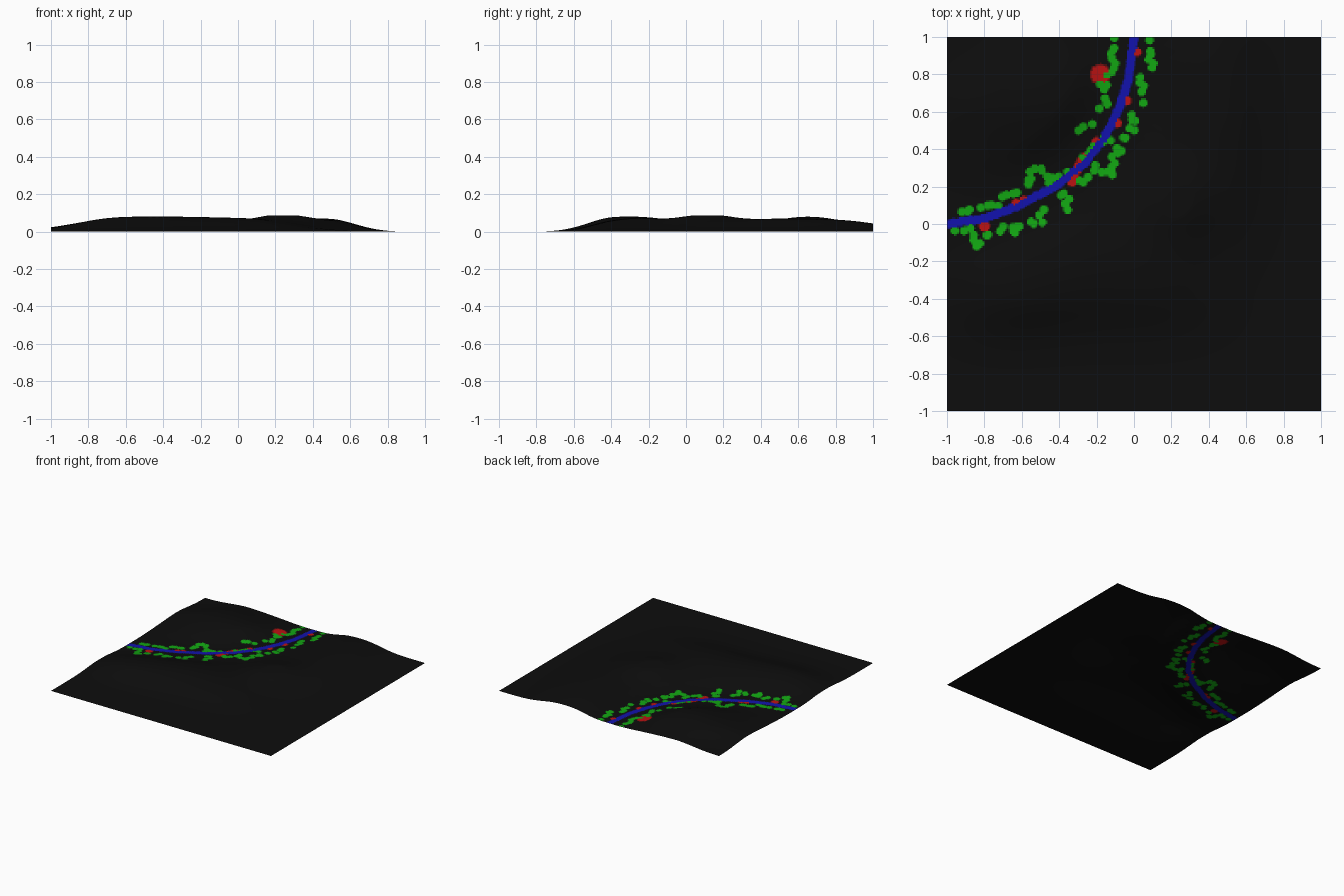
import bpy, bmesh, math, random
from mathutils import Vector

if "Cube" in bpy.data.objects:
    bpy.data.objects.remove(bpy.data.objects["Cube"])

random.seed(4)
N = 220                      # cells per side
STEP = 2 / N

def material(name, rgb):
    m = bpy.data.materials.new(name)
    m.diffuse_color = (*rgb, 1)
    m.use_nodes = True
    m.node_tree.nodes["Principled BSDF"].inputs["Base Color"].default_value = m.diffuse_color
    return m

def smooth(a, b, v):
    t = max(0, min(1, (v - a) / (b - a)))
    return t * t * (3 - 2 * t)

# Track centre line, curving from the left edge to the back edge
track = [(-1, 0), (-.8, .03), (-.6, .105), (-.4, .215), (-.27, .32), (-.16, .46),
         (-.07, .64), (-.025, .8), (0, 1)]

def walk(path, gap):
    for a, b in zip(path, path[1:]):
        a, b = Vector(a), Vector(b)
        n = max(1, round((b - a).length / gap))
        for i in range(n):
            yield a.lerp(b, i / n)
    yield Vector(path[-1])

track_points = list(walk(track, .06))

# Hills: x, y, height, radius
hills = [(.22, .12, .06, .16), (-.7, -.38, .055, .2), (-.15, -.2, .045, .25), (.45, .55, .05, .22),
         (.4, .9, .04, .2), (-.68, .68, .055, .24), (-.4, .62, .04, .2), (.15, -.3, .035, .22),
         (-.4, -.3, .035, .2), (.5, .2, .03, .22)]

def height(x, y):
    z = 1 - math.prod(1 - h * math.exp(-((x - a) ** 2 + (y - b) ** 2) / (2 * r * r))
                      for a, b, h, r in hills)
    d = min(math.hypot(x - p.x, y - p.y) for p in track_points)
    valley = .25 + .75 * smooth(.05, .3, d)
    edge = smooth(-.85, -.4, y) * (1 - smooth(.5, .93, x))
    corner = smooth(0, .4, math.hypot(x + 1, y - 1))
    return min(.085, z * valley * edge * corner * 1.05)

# Painted layers: strength per cell
layers = {k: {} for k in ("red", "green", "blue")}

def dab(layer, x, y, r):
    ci, cj, k = int((x + 1) / STEP), int((y + 1) / STEP), int(r / STEP) + 2
    for i in range(max(0, ci - k), min(N, ci + k + 1)):
        for j in range(max(0, cj - k), min(N, cj + k + 1)):
            d = math.hypot((i + .5) * STEP - 1 - x, (j + .5) * STEP - 1 - y) / r
            s = 1 - smooth(.6, 1.1, d)
            layers[layer][i, j] = max(s, layers[layer].get((i, j), 0))

def stroke(layer, path, r, gap, jitter):
    for p in walk(path, gap):
        dab(layer, p.x + random.uniform(-jitter, jitter), p.y + random.uniform(-jitter, jitter), r)

stroke("blue", track, .027, .012, .004)

# Grass tufts on both verges
verges = [
    [(-.93, .07), (-.83, .1), (-.73, .11), (-.64, .17), (-.58, .2), (-.56, .28), (-.48, .28), (-.46, .21), (-.37, .27)],
    [(-.29, .51), (-.24, .52)], [(-.27, .36), (-.23, .41)], [(-.2, .42), (-.13, .46)],
    [(-.17, .6), (-.14, .68), (-.17, .76), (-.11, .8), (-.12, .9), (-.09, .98)],
    [(-.95, -.05), (-.88, -.04), (-.85, -.12), (-.8, -.06), (-.73, -.03), (-.66, -.01), (-.62, -.06), (-.6, 0), (-.49, 0), (-.5, .07)],
    [(-.37, .06), (-.36, .13), (-.39, .17)], [(-.3, .22), (-.2, .3), (-.13, .25), (-.12, .33), (-.07, .4)],
    [(-.08, .42), (-.04, .5), (0, .52), (-.02, .6)], [(.05, .66), (.04, .76), (.03, .8)],
    [(.1, .82), (.08, .9), (.1, .97)],
]
for v in verges:
    stroke("green", v, .027, .032, .018)

# Bare patches
for x, y, r in [(-.18, .8, .062), (-.8, -.01, .035), (-.63, .11, .03), (-.59, .13, .025), (-.2, .44, .03),
                (-.09, .54, .03), (-.04, .66, .03), (.015, .92, .028)]:
    dab("red", x, y, r)
stroke("red", [(-.34, .23), (-.26, .36)], .03, .03, .01)

# Materials: ground plus full and faded tints
ground = (.004, .004, .004)
tints = {"red": (.5, .006, .006), "green": (.006, .38, .006), "blue": (.006, .006, .42)}
mats, index = [material("ground", ground)], {}
for k, c in tints.items():
    for lvl, f in enumerate((.12, .4, 1)):
        index[k, lvl] = len(mats)
        mats.append(material(f"{k}_{lvl}", [g + (t - g) * f for g, t in zip(ground, c)]))

def paint(i, j):
    for k in ("blue", "green", "red"):
        s = layers[k].get((i, j), 0)
        if s > .2 and (k != "green" or s > .25):
            best = max(("blue", "green", "red"), key=lambda q: layers[q].get((i, j), 0))
            s = layers[best][i, j]
            return index[best, 2 if s > .75 else 1 if s > .45 else 0]
    return 0

# Terrain sheet
bm = bmesh.new()
grid = [[bm.verts.new((-1 + i * STEP, -1 + j * STEP, height(-1 + i * STEP, -1 + j * STEP)))
         for j in range(N + 1)] for i in range(N + 1)]
for i in range(N):
    for j in range(N):
        f = bm.faces.new((grid[i][j], grid[i + 1][j], grid[i + 1][j + 1], grid[i][j + 1]))
        f.material_index = paint(i, j)
        f.smooth = True
mesh = bpy.data.meshes.new("terrain")
bm.to_mesh(mesh)
bm.free()
for m in mats:
    mesh.materials.append(m)
bpy.context.collection.objects.link(bpy.data.objects.new("terrain", mesh))
